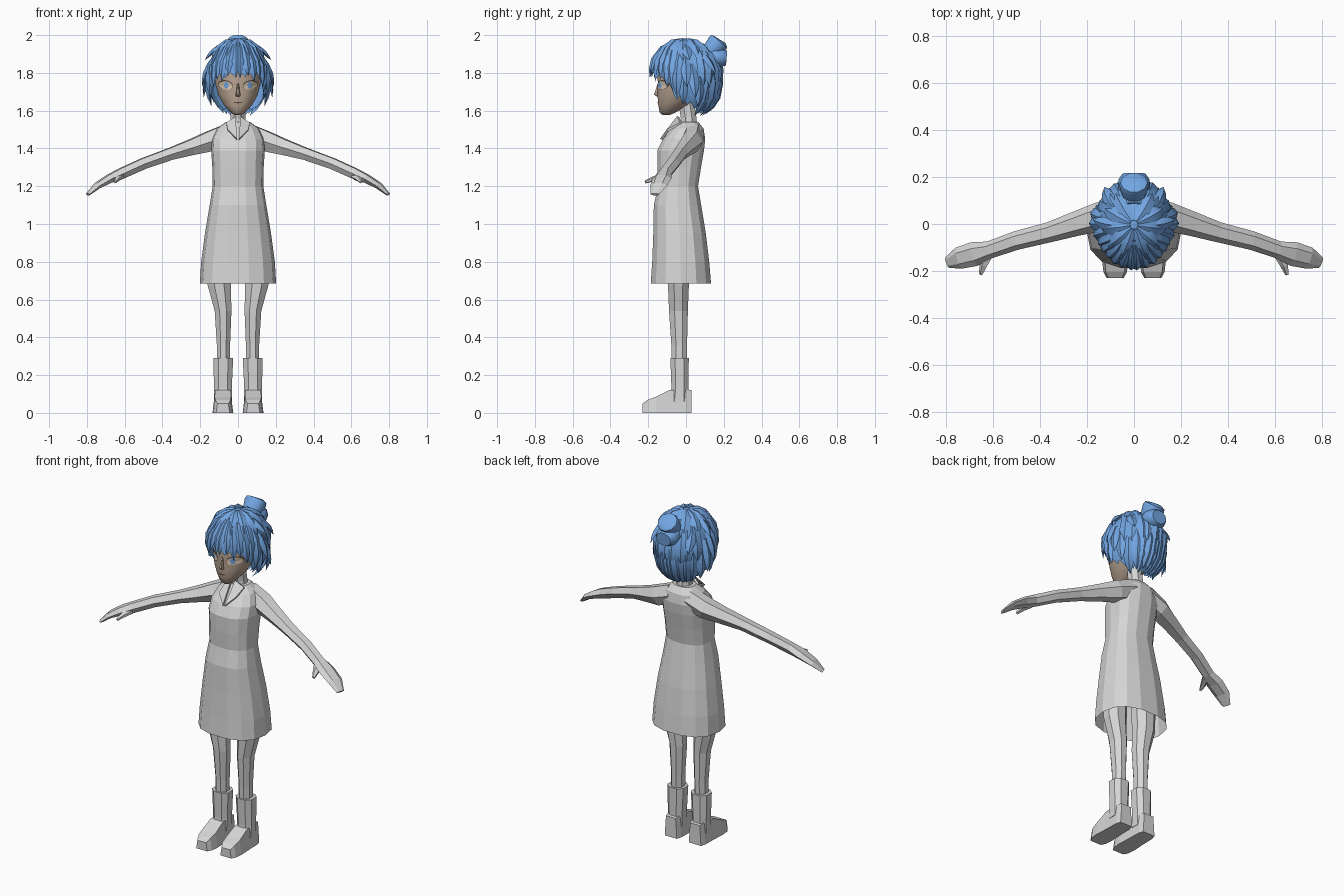
import bpy, bmesh, math, random
from mathutils import Vector as V

if "Cube" in bpy.data.objects:
    bpy.data.objects.remove(bpy.data.objects["Cube"])

random.seed(4)

def material(name, rgb):
    m = bpy.data.materials.new(name)
    m.diffuse_color = (*rgb, 1)
    m.use_nodes = True
    m.node_tree.nodes["Principled BSDF"].inputs["Base Color"].default_value = m.diffuse_color
    return m

GREY = material("cloth grey", (.67, .67, .67))
SKIN = material("skin tan", (.48, .37, .29))
BLUE = material("hair blue", (.17, .38, .76))
EYE = material("eye cream", (.70, .57, .42))
DARK = material("lash brown", (.10, .07, .05))

def add_rings(bm, rings, caps=(True, True)):
    rows = [[bm.verts.new(p) for p in r] for r in rings]
    n = len(rows[0])
    for a, b in zip(rows, rows[1:]):
        for i in range(n):
            j = (i + 1) % n
            bm.faces.new((a[i], a[j], b[j], b[i]))
    if caps[0]:
        bm.faces.new(rows[0][::-1])
    if caps[1]:
        bm.faces.new(rows[-1])

def finish(bm, name, mat, smooth=None):
    bmesh.ops.recalc_face_normals(bm, faces=bm.faces)
    me = bpy.data.meshes.new(name)
    bm.to_mesh(me)
    bm.free()
    me.materials.append(mat)
    ob = bpy.data.objects.new(name, me)
    bpy.context.collection.objects.link(ob)
    if smooth:
        bpy.ops.object.select_all(action='DESELECT')
        ob.select_set(True)
        bpy.context.view_layer.objects.active = ob
        bpy.ops.object.shade_smooth_by_angle(angle=math.radians(smooth))
    return ob

def spow(c, e):
    return math.copysign(abs(c) ** e, c)

def stack(name, rows, n, mat, square=1.0, caps=(True, True), smooth=None):
    """Horizontal rings given as (cx, cy, z, rx, ry)."""
    bm = bmesh.new()
    ang = [2 * math.pi * (i + .5) / n for i in range(n)]
    add_rings(bm, [[V((cx + rx * spow(math.sin(a), square), cy - ry * spow(math.cos(a), square), z))
                    for a in ang] for cx, cy, z, rx, ry in rows], caps)
    return finish(bm, name, mat, smooth)

def tube(name, rows, n, mat, smooth=None, sx=1):
    """Rings across a path given as (x, y, z, half width, half height)."""
    pts = [V((r[0] * sx, r[1], r[2])) for r in rows]
    rings = []
    for i, r in enumerate(rows):
        t = (pts[min(i + 1, len(pts) - 1)] - pts[max(i - 1, 0)]).normalized()
        side = t.cross(V((0, 0, 1))).normalized()
        up = side.cross(t)
        rings.append([pts[i] + side * r[3] * math.cos(a) + up * r[4] * math.sin(a)
                      for a in (2 * math.pi * k / n for k in range(n))])
    bm = bmesh.new()
    add_rings(bm, rings)
    return finish(bm, name, mat, smooth)

# dress, open at the hem
stack("dress", [(0, -.027, .685, .202, .163), (0, -.028, .80, .195, .154), (0, -.034, .95, .175, .142),
                (0, -.045, 1.10, .150, .128), (0, -.042, 1.20, .134, .108), (0, -.036, 1.30, .136, .118),
                (0, -.028, 1.39, .142, .126), (0, -.010, 1.45, .138, .114), (0, .010, 1.505, .112, .085),
                (0, .015, 1.54, .065, .052)], 14, GREY, .82, (False, True))
stack("neck", [(0, .015, 1.50, .050, .050), (0, .014, 1.56, .043, .045), (0, .0, 1.66, .040, .045)], 8, GREY)

for s, tag in ((1, "left"), (-1, "right")):
    # arm with hand and thumb
    tube(tag + "_arm", [(.05, .04, 1.475, .055, .065), (.15, .03, 1.437, .062, .061), (.25, .0, 1.405, .052, .047),
                        (.36, -.035, 1.37, .043, .036), (.50, -.07, 1.32, .040, .033),
                        (.615, -.11, 1.268, .037, .032), (.68, -.128, 1.24, .052, .025),
                        (.745, -.145, 1.203, .047, .018), (.795, -.165, 1.157, .024, .008)], 6, GREY, sx=s)
    tube(tag + "_thumb", [(.62, -.13, 1.25, .024, .016), (.64, -.175, 1.238, .018, .013),
                          (.652, -.215, 1.222, .008, .008)], 5, GREY, sx=s)
    # leg and boot
    stack(tag + "_leg", [(s * .100, -.040, .85, .072, .066), (s * .100, -.040, .68, .067, .060),
                         (s * .079, -.040, .54, .048, .054), (s * .077, -.036, .36, .038, .045),
                         (s * .077, -.036, .27, .038, .043)], 8, GREY)
    stack(tag + "_boot_shaft", [(s * .080, -.036, .06, .050, .055), (s * .080, -.032, .13, .050, .048),
                                (s * .078, -.034, .29, .056, .052)], 8, GREY, .8)
    bm = bmesh.new()
    add_rings(bm, [[V((s * .08 + w * u, y, h if v else 0)) for u, v in ((-1, 0), (1, 0), (.8, 1), (-.8, 1))]
                   for y, w, h in ((.03, .040, .12), (.0, .049, .125), (-.09, .051, .12),
                                   (-.16, .055, .085), (-.205, .050, .068), (-.23, .036, .05))])
    finish(bm, tag + "_boot_foot", GREY)
    # collar flap
    bm = bmesh.new()
    flap = [V(p) for p in ((.012, -.035, 1.565), (.062, -.02, 1.53), (.055, -.09, 1.495), (.006, -.125, 1.445))]
    add_rings(bm, [[V((s * p.x, p.y - d, p.z + d / 2)) for p in flap] for d in (0, .012)])
    finish(bm, tag + "_collar_flap", GREY)

# head
HEAD = [(0, -.105, 1.576, .018, .018), (0, -.098, 1.59, .038, .042), (0, -.066, 1.63, .076, .082),
        (0, -.038, 1.68, .104, .114), (0, -.022, 1.74, .121, .128), (0, -.010, 1.80, .124, .144),
        (0, -.005, 1.88, .108, .130), (0, 0, 1.94, .06, .07)]
stack("head", HEAD, 20, SKIN, smooth=60)

def face_y(x, z):
    for a, b in zip(HEAD, HEAD[1:]):
        if a[2] <= z <= b[2]:
            t = (z - a[2]) / (b[2] - a[2])
            cy, rx, ry = (a[k] + (b[k] - a[k]) * t for k in (1, 3, 4))
            return cy - ry * math.sqrt(max(0, 1 - (x / rx) ** 2))

def plate(name, cx, cz, rx, rz, mat, tilt=0, lift=.004):
    """Thin oval plate lying on the face."""
    bm = bmesh.new()
    mid = bm.verts.new((cx, face_y(cx, cz) - lift, cz))
    ring = []
    for i in range(12):
        a = math.pi * i / 6
        x = cx + rx * math.cos(a)
        z = cz + rz * math.sin(a) + tilt * (x - cx)
        ring.append(bm.verts.new((x, face_y(x, z) - lift, z)))
    for i in range(12):
        bm.faces.new((mid, ring[i], ring[(i + 1) % 12]))
    finish(bm, name, mat)

# eyes, nose, mouth
for s, tag in ((1, "left"), (-1, "right")):
    plate(tag + "_lash", s * .066, 1.736, .040, .026, DARK, s * .12, .003)
    plate(tag + "_eye", s * .066, 1.733, .037, .023, EYE, s * .12, .006)
    plate(tag + "_iris", s * .062, 1.735, .013, .018, BLUE, 0, .008)
plate("mouth", 0, 1.643, .024, .004, DARK)
stack("nose", [(0, -.148, 1.675, .010, .008), (0, -.155, 1.685, .013, .017), (0, -.150, 1.71, .008, .012),
               (0, -.146, 1.745, .006, .005)], 6, SKIN, smooth=60)

# hair cap: an ellipsoid whose lower edge depends on direction
def scalp(az, el, k=1.0):
    a, e = math.radians(az), math.radians(el)
    return V((.153 * k * math.cos(e) * math.sin(a), -.003 - .182 * k * math.cos(e) * math.cos(a),
              1.78 + .198 * (1 + (k - 1) * .6) * math.sin(e)))

def edge(az):
    a = min(az % 360, 360 - az % 360)
    keys = [(0, 10), (50, 4), (72, -25), (110, -45), (181, -64)]
    for (a0, e0), (a1, e1) in zip(keys, keys[1:]):
        if a0 <= a <= a1:
            return e0 + (e1 - e0) * (a - a0) / (a1 - a0)

bm = bmesh.new()
rings = []
for r in range(11):
    ring = []
    for i in range(72):
        az, f = i * 5, r / 10
        saw = (i % 4) / 3
        e = 87 + (edge(az) - 87) * f - 9 * saw * f ** 4
        ring.append(scalp(az, e, 1 + .03 * (saw - .5) * f + (.09 * f * f if e < -20 else 0)))
    rings.append(ring)
add_rings(bm, rings, (True, False))
finish(bm, "hair_cap", BLUE, 35)

# hair locks: tapered diamonds swept along the scalp
locks = bmesh.new()
def lock(az0, el0, az1, el1, w, lift, base=1.0):
    pts = [scalp(az0 + (az1 - az0) * t, el0 + (el1 - el0) * t, base + .03 * math.sin(t * 3) + lift * t ** 2)
           for t in (0, .3, .6, .82, 1)]
    rings = []
    for i, (p, f) in enumerate(zip(pts, (.5, .95, 1, .65, .04))):
        t = (pts[min(i + 1, 4)] - pts[max(i - 1, 0)]).normalized()
        out = (p - V((0, 0, 1.78))).normalized()
        side = t.cross(out).normalized()
        out = side.cross(t)
        rings.append([p + side * w * f, p + out * .014 * f, p - side * w * f, p - out * .010 * f])
    add_rings(locks, rings)

for s in (1, -1):
    # fringe
    for az0, az1, tip, w in ((5, 4, -2, .022), (14, 20, 1, .024), (25, 33, -8, .026), (36, 46, -4, .026),
                             (48, 58, -16, .028), (60, 68, -24, .028)):
        lock(s * az0, 70, s * az1, tip, w, .03)
    # flicked side locks
    for az0, az1, el0, tip, w, lift in ((78, 76, 40, -30, .028, .12), (90, 92, 30, -13, .026, .27),
                                        (88, 96, 60, 23, .026, .24), (100, 104, 20, -27, .028, .36),
                                        (112, 112, 10, -42, .028, .32), (88, 86, 5, -40, .024, .22)):
        lock(s * az0, el0, s * az1, tip, w, lift)
    # back locks
    for az in range(122, 181, 14):
        lock(s * az, 60, s * (az + random.uniform(-6, 6)), random.uniform(-28, -18), .034, .05)
        lock(s * (az + 6), 10, s * (az + random.uniform(-4, 8)), random.uniform(-68, -58), .032, .22)
    lock(s * 125, 45, s * 137, 5, .026, .2)
    # crown strands
    for az in range(20, 170, 30):
        lock(s * az, 84, s * (az + 6), 25, .030, .02)
finish(locks, "hair_locks", BLUE, 40)

# bun: flared tuft above a rounded knot
tube("bun_tuft", [(0, .07, 1.84, .045, .045), (0, .115, 1.895, .048, .046), (0, .165, 1.955, .064, .058),
                  (0, .177, 1.967, .058, .056), (0, .182, 1.975, .035, .035)], 10, BLUE, 40)
tube("bun_knot", [(0, .10, 1.895, .045, .045), (0, .15, 1.885, .068, .052), (0, .19, 1.88, .066, .052),
                  (0, .215, 1.878, .048, .040)], 10, BLUE, 40)
